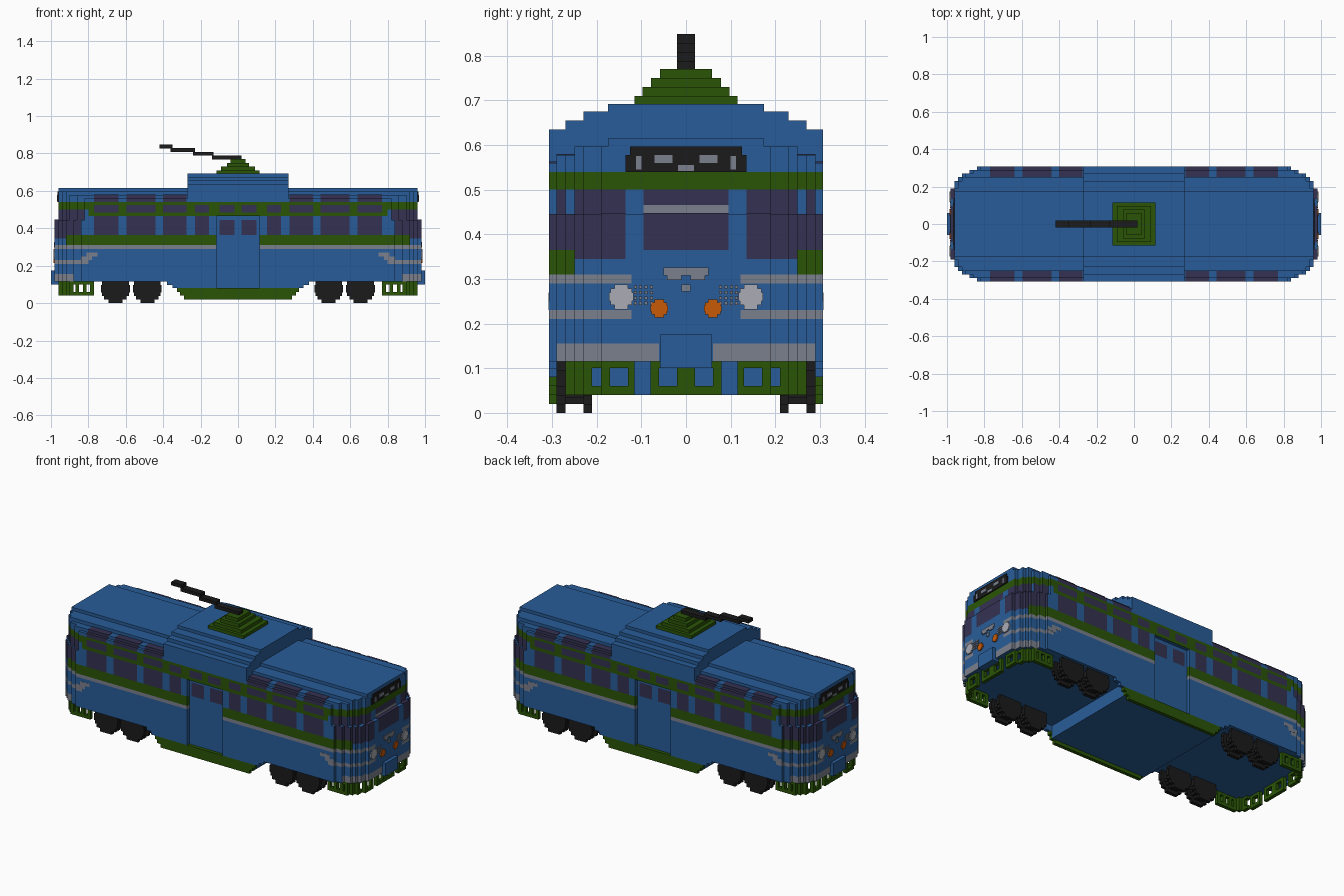
import bpy
import math

if "Cube" in bpy.data.objects:
    bpy.data.objects.remove(bpy.data.objects["Cube"])

COLOURS = {
    "blue": (0.022, 0.108, 0.318), "green": (0.023, 0.089, 0.002),
    "window_purple": (0.034, 0.031, 0.083), "grey": (0.195, 0.216, 0.262),
    "lamp_white": (0.40, 0.41, 0.46), "orange": (0.58, 0.10, 0.002),
    "black": (0.011, 0.011, 0.012),
}
NAMES = list(COLOURS)
MATS = []
for name, rgb in COLOURS.items():
    mat = bpy.data.materials.new(name)
    mat.use_nodes = True
    mat.diffuse_color = (*rgb, 1)
    mat.node_tree.nodes["Principled BSDF"].inputs["Base Color"].default_value = (*rgb, 1)
    MATS.append(mat)


def make(name, verts, faces, colours):
    mesh = bpy.data.meshes.new(name)
    mesh.from_pydata(verts, [], faces)
    for mat in MATS:
        mesh.materials.append(mat)
    for poly, colour in zip(mesh.polygons, colours):
        poly.material_index = NAMES.index(colour)
    obj = bpy.data.objects.new(name, mesh)
    bpy.context.collection.objects.link(obj)


def boxes(name, colour, items, mirror=""):
    """One object of boxes (x0, x1, y0, y1, z0, z1), mirrored in x and/or y."""
    if "x" in mirror:
        items = items + [(-b, -a, *rest) for a, b, *rest in items]
    if "y" in mirror:
        items = items + [(a, b, -d, -c, *rest) for a, b, c, d, *rest in items]
    verts, faces = [], []
    for x0, x1, y0, y1, z0, z1 in items:
        n = len(verts)
        for z in (z0, z1):
            verts += [(x0, y0, z), (x1, y0, z), (x1, y1, z), (x0, y1, z)]
        faces += [(n + 3, n + 2, n + 1, n), (n + 4, n + 5, n + 6, n + 7)]
        for i in range(4):
            j = (i + 1) % 4
            faces.append((n + i, n + j, n + j + 4, n + i + 4))
    make(name, verts, faces, [colour] * len(faces))


def disc_rows(radius, rows):
    """Stepped disc as rows of (low, high, half width)."""
    step = 2 * radius / rows
    for i in range(rows):
        low = -radius + i * step
        yield low, low + step, math.sqrt(radius ** 2 - (low + step / 2) ** 2)


# Stepped footprint with rounded corners
WIDE, INNER, DOOR = 0.307, 0.287, 0.115
CORNER = [(.98, .19), (.96, .23), (.94, .25), (.92, .27), (.88, .29), (.84, WIDE)]
SIDE_BREAKS = [.8, .77, .64, .595, .44, .4, .275, .23, .155, .1, .02]
END_BREAKS = [.06, .095, .122, .135]
WINDOWS = [(.64, .77), (.44, .595), (.275, .4), (.155, .23), (.02, .1)]


def stairs(inset, width):
    steps = []
    for x, y in CORNER:
        steps.append((x - inset, min(y, width)))
        if y >= width:
            break
    return steps


def outline(inset, width, notch):
    steps = stairs(inset, width)
    quarter = [(steps[0][0], y) for y in END_BREAKS]
    for i, (x, y) in enumerate(steps):
        quarter.append((x, y))
        if i + 1 < len(steps):
            quarter.append((steps[i + 1][0], y))
    for x in SIDE_BREAKS:
        if notch and x == .1:
            quarter += [(DOOR, width), (DOOR, INNER)]
        quarter.append((x, INNER if notch and x < DOOR else width))
    half = quarter + [(-x, y) for x, y in reversed(quarter)]
    return half + [(-x, -y) for x, y in half]


def paint(x, y, z):
    """Colour of a body wall face from its centre."""
    x, y = abs(x), abs(y)
    in_window = any(a < x < b for a, b in WINDOWS)
    if z > .54:
        return "window_purple" if in_window and x > .27 and z < .577 else "blue"
    if x < DOOR and z < .465:
        return "window_purple" if in_window and .365 < z < .445 else "blue"
    if z > .5 or (z > .465 and x < .8):
        return "window_purple" if in_window and .485 < z < .525 else "green"
    if z > .365:
        if x < .84:
            return "window_purple" if in_window else "blue"
        if y < .095:
            return "grey" if .445 < z < .465 else "window_purple"
        pillar = y < .135 or (z > .445 and .25 < y < .27)
        return "blue" if pillar else "window_purple"
    if z > .31:
        if y > .25:
            return "green"
        return "window_purple" if z > .345 and y > .135 else "blue"
    if z > .29:
        return "grey" if y > .122 else "blue"
    if .21 < z < .23:
        return "grey" if x > .8 and y > .122 else "blue"
    if z < .155 and x > .865 and y > .06:
        return "grey"
    return "blue"


# Body shell: stacked stepped layers
LEVELS = [.115, .155, .21, .23, .29, .31, .345, .365, .445, .465, .485, .5, .525,
          .54, .56, .577, .597, .615]


def layer_shape(z):
    width = WIDE if z < .56 else .29 if z < .577 else .25 if z < .597 else .175
    return (0 if z < .445 else .02, width, z < .465)


verts, faces, colours = [], [], []
layers = list(zip(LEVELS, LEVELS[1:]))
shapes = [layer_shape((a + b) / 2) for a, b in layers]
for k, (low, high) in enumerate(layers):
    ring = outline(*shapes[k])
    n, count = len(verts), len(ring)
    verts += [(x, y, low) for x, y in ring] + [(x, y, high) for x, y in ring]
    for i in range(count):
        j = (i + 1) % count
        faces.append((n + i, n + j, n + count + j, n + count + i))
        mid = [(p + q) / 2 for p, q in zip(ring[i], ring[j])]
        colours.append(paint(*mid, (low + high) / 2))
    if k == 0 or shapes[k - 1] != shapes[k]:
        faces.append(tuple(reversed(range(n, n + count))))
        colours.append("blue")
    if k + 1 == len(layers) or shapes[k + 1] != shapes[k]:
        faces.append(tuple(range(n + count, n + 2 * count)))
        colours.append("blue")
make("body", verts, faces, colours)

# Window glass wrapping over the roof edge and the windscreen ledge
glass = []
for a, b in WINDOWS[:3]:
    glass += [(a, b, .29, WIDE, .56, .563), (a, b, .25, .29, .577, .58)]
boxes("roof_edge_glass", "window_purple", glass, "xy")
boxes("windscreen_ledge", "window_purple",
      [(.96, .98, 0, .095, .445, .448), (.96, .98, .135, .19, .445, .448)], "xy")

# Raised middle roof
boxes("raised_roof", "blue", [(-.27, .27, -w, w, .56, top) for w, top in
      ((WIDE, .635), (.27, .655), (.23, .675), (.175, .692))])

# Current collector: stepped base and pole
boxes("collector_base", "green", [
    (-a, a, -b, b, .69 + .02 * i, .71 + .02 * i)
    for i, (a, b) in enumerate(((.115, .115), (.09, .097), (.06, .078), (.04, .058)))])
boxes("collector_pole", "black", [
    (a, b, -.02, .02, .768 + .02 * i, .788 + .02 * i)
    for i, (a, b) in enumerate(((-.14, .02), (-.24, -.13), (-.36, -.23), (-.42, -.35)))])

# Lower skirt: solid core between stepped side plates that hang a little lower
SKIRT = [(.38, .098, .115), (.35, .08, .098), (.325, .06, .08), (.31, .04, .06), (.29, .02, .04)]
boxes("skirt_core", "blue", [(-.31, .31, -INNER, INNER, .04, .115)])
boxes("skirt_upper_sides", "blue", [(DOOR, x, INNER, WIDE, a, b) for x, a, b in SKIRT[:2]], "xy")
boxes("skirt_lower_sides", "green", [(-x, x, INNER, WIDE, a, b) for x, a, b in SKIRT[2:]], "y")

# Wheels: two rims with a hub between
wheels = []
for centre in (.655, .485):
    for y0, y1, radius in ((.21, .23, .077), (.27, .29, .077), (.23, .27, .057)):
        wheels += [(centre - h, centre + h, y0, y1, .077 + a, .077 + b)
                   for a, b, h in disc_rows(radius, 8)]
boxes("wheels", "black", wheels, "xy")

# End fenders: split rails joined by posts, following the corner steps
fender = []
steps = stairs(.02, .27) + [(.77, .27)]
previous = .115
for (x, y), (next_x, _) in zip(steps, steps[1:]):
    for a, b in ((.04, .06), (.1, .117)):
        fender += [(x - .02, x, previous, y, a, b), (next_x, x, y - .02, y, a, b)]
    fender.append((x - .02, x, y - .02, y, .06, .1))
    previous = y
fender += [(.94, .96, 0, .08, a, b) for a, b in ((.04, .06), (.1, .117))]
fender += [(.94, .96, a, b, .06, .1) for a, b in ((0, .02), (.06, .08), (.115, .13))]
fender += [(x, x + .02, .25, .27, .06, .1) for x in (.77, .81, .85)]
boxes("end_fenders", "green", fender, "xy")

# Couplers
boxes("couplers", "blue", [(.96, 1, -.058, .058, .1, .175)], "x")

# Destination boards with plain display patches, and front badges
boxes("destination_boards", "black",
      [(.958, .966, -.135, .135, .54, .577), (.958, .966, -.125, .125, .577, .596)], "x")
boxes("display_patches", "grey",
      [(.96, .969, .03, .07, .56, .577), (.96, .969, .1, .112, .545, .575),
       (.96, .969, 0, .018, .542, .555)], "xy")
boxes("front_badges", "grey",
      [(.978, .985, 0, .05, .308, .326), (.978, .985, .01, .042, .298, .308),
       (.978, .985, 0, .01, .272, .288)], "xy")

# Lamps on both ends
for name, colour, y, z, radius in (("headlights", "lamp_white", .145, .26, .028),
                                   ("signal_lamps", "orange", .06, .234, .02)):
    boxes(name, colour, [(.978, .987, y - h, y + h, z + a, z + b)
                         for a, b, h in disc_rows(radius, 6)], "xy")

# Speckled lamp trim and curled ends of the side stripes
boxes("lamp_trim", "grey", [
    (.978, .984, .074 + .012 * i, .081 + .012 * i, .242 + .012 * j, .249 + .012 * j)
    for i in range(4) for j in range(4)], "xy")
boxes("stripe_curls", "grey", [(.75, .81, .303, .308, .25, .27),
                               (.78, .84, .303, .308, .23, .25)], "xy")
